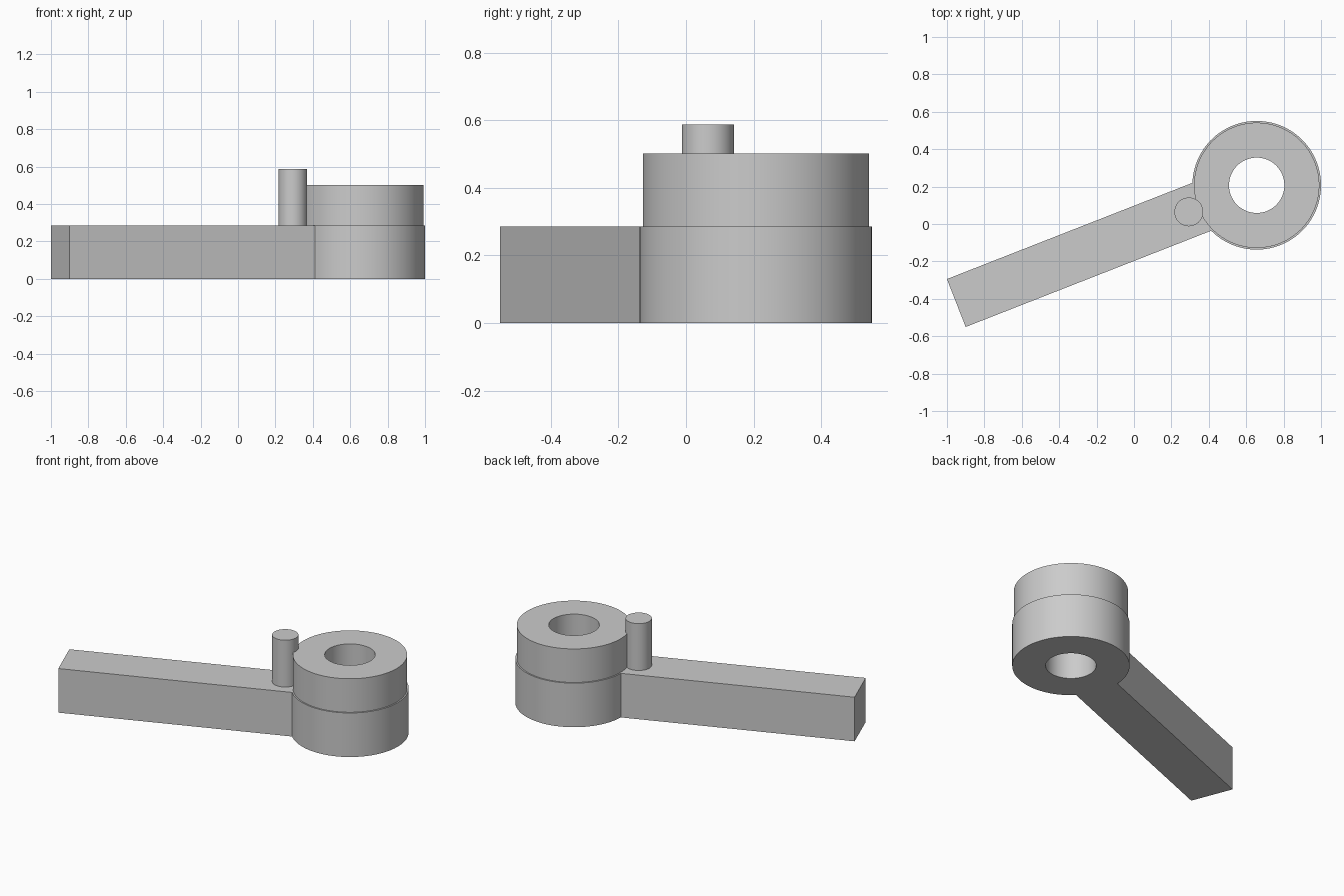
import bpy
from math import pi, cos, sin, asin, radians

cube = bpy.data.objects.get("Cube")
if cube:
    bpy.data.objects.remove(cube, do_unlink=True)

# Shared dimensions
HUB_X, HUB_Y, TILT = 0.656, 0.207, radians(21.4)
HUB_R, COLLAR_R, BORE_R, PIN_R = 0.344, 0.335, 0.148, 0.077
ARM_REACH, ARM_HALF = 1.725, 0.1375
ARM_TOP, COLLAR_TOP, PIN_TOP = 0.285, 0.502, 0.588
PIN_OFFSET = 0.39

grey = bpy.data.materials.new("plain grey")
grey.use_nodes = True
colour = (0.6, 0.6, 0.6, 1)
grey.diffuse_color = colour
grey.node_tree.nodes["Principled BSDF"].inputs["Base Color"].default_value = colour


def arc(radius, start=0.0, end=2 * pi, steps=96, centre=0.0):
    closed = abs(end - start - 2 * pi) < 1e-6
    count = steps if closed else steps + 1
    angles = [start + (end - start) * i / steps for i in range(count)]
    return [(centre + radius * cos(a), radius * sin(a)) for a in angles]


def extruded(name, loops, bottom, top):
    """Filled outline (inner loops become holes) extruded between two heights."""
    curve = bpy.data.curves.new(name, "CURVE")
    curve.dimensions = "2D"
    curve.fill_mode = "BOTH"
    curve.extrude = (top - bottom) / 2
    for loop in loops:
        spline = curve.splines.new("POLY")
        spline.points.add(len(loop) - 1)
        for point, (x, y) in zip(spline.points, loop):
            point.co = (x, y, 0, 1)
        spline.use_cyclic_u = True
    curve.materials.append(grey)
    obj = bpy.data.objects.new(name, curve)
    bpy.context.collection.objects.link(obj)
    obj.location = (HUB_X, HUB_Y, (top + bottom) / 2)
    obj.rotation_euler.z = TILT
    bpy.ops.object.select_all(action="DESELECT")
    obj.select_set(True)
    bpy.context.view_layer.objects.active = obj
    bpy.ops.object.convert(target="MESH")
    obj = bpy.context.view_layer.objects.active
    # Weld caps to walls, then smooth only the round walls
    bpy.ops.object.mode_set(mode="EDIT")
    bpy.ops.mesh.select_all(action="SELECT")
    bpy.ops.mesh.remove_doubles(threshold=0.0001)
    bpy.ops.mesh.normals_make_consistent(inside=False)
    bpy.ops.object.mode_set(mode="OBJECT")
    bpy.ops.object.shade_smooth_by_angle(angle=radians(20))
    return obj


# Arm and lower hub in one flush piece, bored through
join = pi - asin(ARM_HALF / HUB_R)
outline = [(-ARM_REACH, ARM_HALF), (-ARM_REACH, -ARM_HALF)] + arc(HUB_R, -join, join)
extruded("lever_arm_and_hub", [outline, arc(BORE_R)], 0, ARM_TOP)

# Slightly narrower upper collar around the same bore
extruded("upper_collar", [arc(COLLAR_R), arc(BORE_R)], ARM_TOP, COLLAR_TOP)

# Upright pin on the arm, touching the collar
extruded("pin", [arc(PIN_R, steps=48, centre=-PIN_OFFSET)], ARM_TOP, PIN_TOP)
